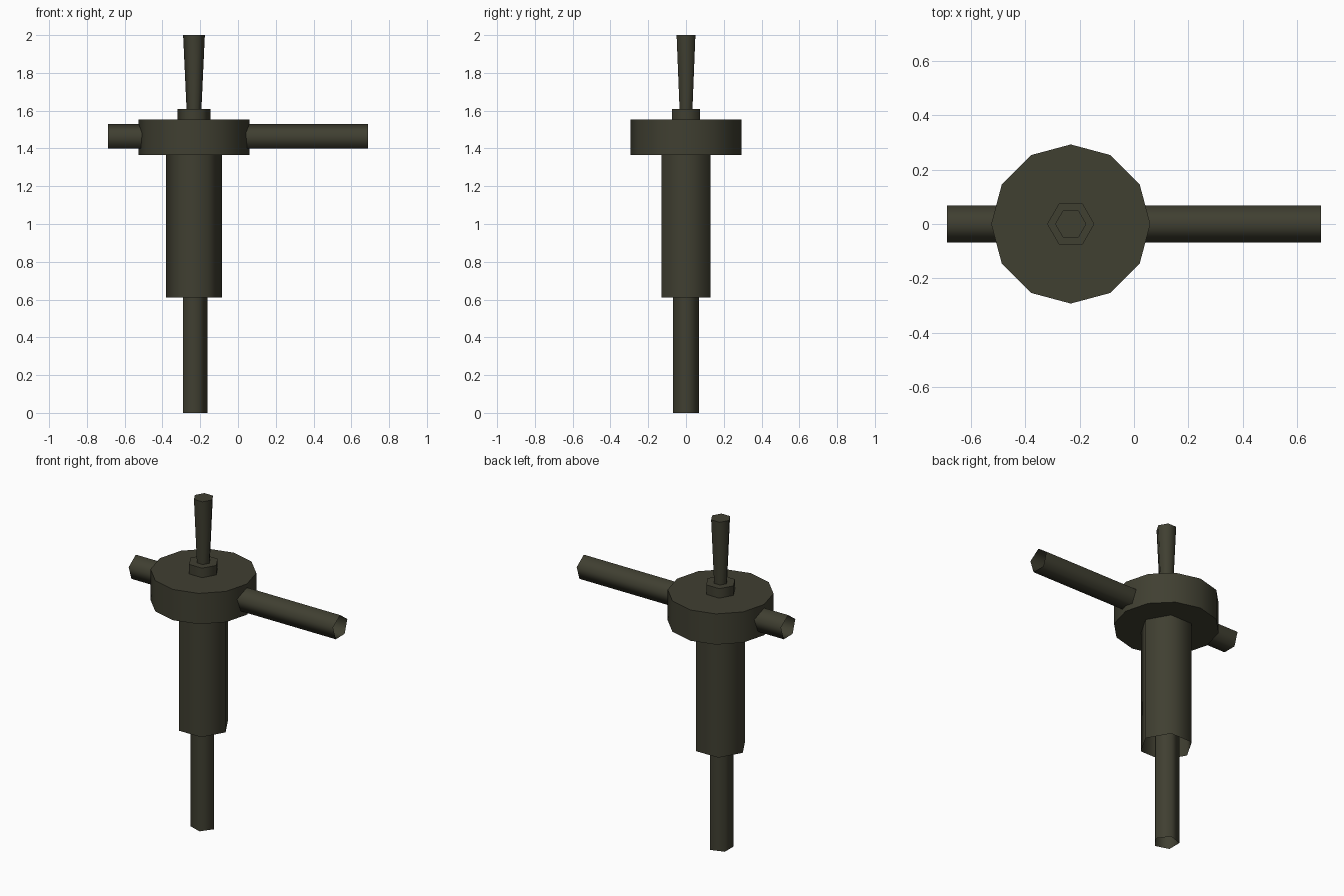
import bpy, bmesh, math
from mathutils import Matrix

if "Cube" in bpy.data.objects:
    bpy.data.objects.remove(bpy.data.objects["Cube"])

AXIS = -0.233          # x of the upright axis
MID = 1.458            # height of the disc centre and crossbar

olive = bpy.data.materials.new("dark_olive")
olive.diffuse_color = (0.051, 0.050, 0.031, 1)
olive.use_nodes = True
olive.node_tree.nodes["Principled BSDF"].inputs["Base Color"].default_value = olive.diffuse_color


def prism(name, sides, r0, r1, length, matrix, capped):
    """Tapered prism along local +z from the origin, first corner on local +x."""
    bm = bmesh.new()
    rings = []
    for r, z in ((r0, 0), (r1, length)):
        rings.append([bm.verts.new((r * math.cos(math.tau * i / sides),
                                    r * math.sin(math.tau * i / sides), z))
                      for i in range(sides)])
    low, high = rings
    for i in range(sides):
        j = (i + 1) % sides
        bm.faces.new((low[i], low[j], high[j], high[i])).smooth = True
    if capped:
        caps = [bm.faces.new(low[::-1]), bm.faces.new(high)]
        for cap in caps:
            for e in cap.edges:
                e.smooth = False
    bm.transform(matrix)
    mesh = bpy.data.meshes.new(name)
    bm.to_mesh(mesh)
    bm.free()
    mesh.materials.append(olive)
    obj = bpy.data.objects.new(name, mesh)
    bpy.context.collection.objects.link(obj)


def upright(name, sides, r0, r1, z0, z1, capped):
    prism(name, sides, r0, r1, z1 - z0, Matrix.Translation((AXIS, 0, z0)), capped)


# Stacked upright parts; the tubes are open at their ends
upright("lower_tube", 5, 0.0723, 0.0723, 0.0, 1.36, False)
upright("body_sleeve", 6, 0.149, 0.149, 0.61, 1.365, False)
upright("disc_head", 12, 0.293, 0.293, 1.365, 1.552, True)
upright("top_collar", 6, 0.087, 0.087, 1.552, 1.61, True)
upright("tapered_lever", 6, 0.039, 0.0575, 1.60, 2.0, True)

# Crossbar along x through the disc, one corner pointing up
along_x = Matrix(((0, 0, 1, -0.688),
                  (0, 1, 0, 0),
                  (1, 0, 0, MID),
                  (0, 0, 0, 1)))
prism("crossbar", 5, 0.0723, 0.0723, 1.376, along_x, False)
# The axis swap mirrors the bar, so turn its faces outward again
bpy.data.objects["crossbar"].data.flip_normals()
